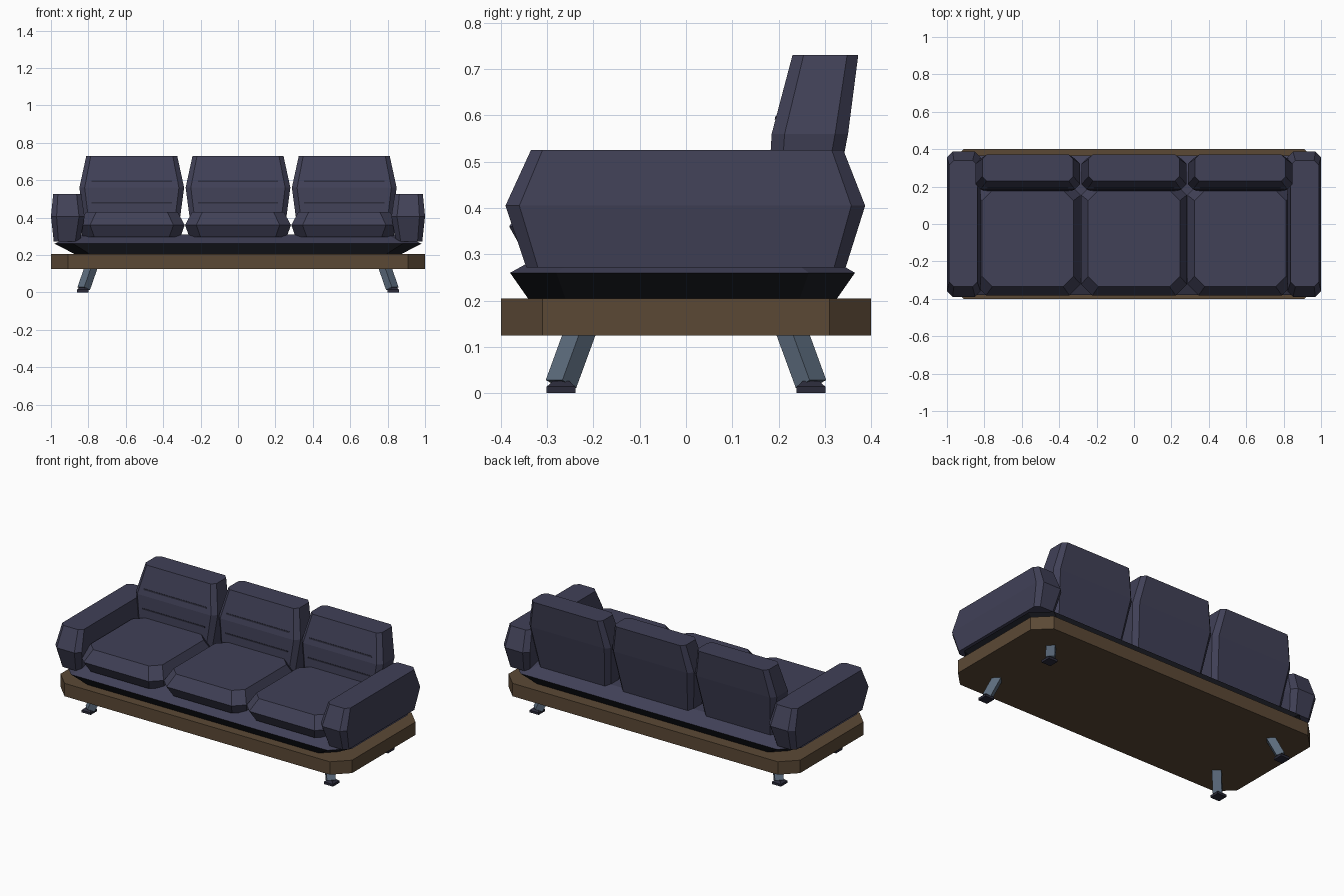
import bpy
import bmesh
from mathutils import Vector

cube = bpy.data.objects.get("Cube")
if cube:
    bpy.data.objects.remove(cube, do_unlink=True)


def material(name, r, g, b):
    m = bpy.data.materials.new(name)
    m.use_nodes = True
    m.diffuse_color = (r, g, b, 1)
    node = next(n for n in m.node_tree.nodes if n.type == 'BSDF_PRINCIPLED')
    node.inputs["Base Color"].default_value = (r, g, b, 1)
    return m


fabric = material("slate fabric", 0.052, 0.052, 0.095)
seam = material("dark seam", 0.024, 0.024, 0.042)
skirt = material("black skirt", 0.013, 0.014, 0.02)
wood = material("brown wood", 0.105, 0.066, 0.036)
metal = material("blue grey metal", 0.105, 0.145, 0.2)


def ring(z, x0, x1, y0, y1, cut):
    """Rectangle with cut corners at one height."""
    if cut == 0:
        return [(x0, y0, z), (x1, y0, z), (x1, y1, z), (x0, y1, z)]
    return [(x0 + cut, y0, z), (x1 - cut, y0, z), (x1, y0 + cut, z), (x1, y1 - cut, z),
            (x1 - cut, y1, z), (x0 + cut, y1, z), (x0, y1 - cut, z), (x0, y0 + cut, z)]


def loft(name, rings, mats):
    """Skin stacked rings and cap both ends."""
    bm = bmesh.new()
    loops = [[bm.verts.new(p) for p in r] for r in rings]
    for low, high in zip(loops, loops[1:]):
        n = len(low)
        for i in range(n):
            j = (i + 1) % n
            bm.faces.new((low[i], low[j], high[j], high[i]))
    bm.faces.new(loops[0][::-1])
    bm.faces.new(loops[-1])
    bmesh.ops.recalc_face_normals(bm, faces=bm.faces)
    mesh = bpy.data.meshes.new(name)
    bm.to_mesh(mesh)
    bm.free()
    for m in mats:
        mesh.materials.append(m)
    obj = bpy.data.objects.new(name, mesh)
    bpy.context.collection.objects.link(obj)
    return obj


# Wooden platform
loft("wooden_base", [ring(z, -1, 1, -0.4, 0.4, 0.09) for z in (0.125, 0.205)], [wood])

# Flared mattress, dark on the underside
mattress = loft("mattress", [
    ring(0.203, -0.87, 0.87, -0.34, 0.325, 0.08),
    ring(0.26, -0.98, 0.98, -0.38, 0.365, 0.1),
    ring(0.31, -0.88, 0.88, -0.29, 0.28, 0.08)], [fabric, skirt])
for face in mattress.data.polygons:
    face.material_index = 1 if face.normal.z < -0.1 else 0


# Seat and back cushions
def back_front_y(z):
    """Depth of the front of a back cushion at a height."""
    return 0.185 + (z - 0.56) * (0.265 if z > 0.56 else 0.06)


for label, x in (("right", -0.568), ("middle", 0), ("left", 0.568)):
    loft(label + "_seat_cushion", [
        ring(0.295, x - 0.26, x + 0.26, -0.345, 0.19, 0.06),
        ring(0.36, x - 0.283, x + 0.283, -0.382, 0.215, 0.06),
        ring(0.43, x - 0.245, x + 0.245, -0.335, 0.18, 0.055)], [fabric])
    loft(label + "_back_cushion", [
        ring(0.3, x - 0.245, x + 0.245, 0.17, 0.3, 0.025),
        ring(0.56, x - 0.28, x + 0.28, 0.185, 0.35, 0.028),
        ring(0.73, x - 0.243, x + 0.243, 0.23, 0.372, 0.024)], [fabric])
    for name, z in (("upper", 0.595), ("lower", 0.48)):
        loft(f"{label}_{name}_seam", [
            ring(h, x - 0.215, x + 0.215, back_front_y(h) - 0.002, back_front_y(h) + 0.004, 0)
            for h in (z - 0.004, z + 0.004)], [seam])

# Armrests and splayed legs, mirrored
for side, s in (("left", 1), ("right", -1)):
    def span(inner, outer):
        return sorted((s * inner, s * outer))

    loft(side + "_armrest", [
        ring(0.272, *span(0.845, 0.985), -0.345, 0.345, 0.025),
        ring(0.405, *span(0.82, 1.0), -0.39, 0.387, 0.03),
        ring(0.525, *span(0.838, 0.988), -0.335, 0.34, 0.025)], [fabric])

    for end, t in (("front", -1), ("back", 1)):
        top = Vector((s * 0.785, t * 0.228, 0.135))
        foot = Vector((s * 0.825, t * 0.27, 0.02))
        axis = (top - foot).normalized()
        across = Vector((0.036, 0, 0))
        along = Vector((0, 0.036, 0))
        # Square section turned a quarter, lower end cut square to the leg
        corners = (across, along, -across, -along)
        bottom = [foot + c - axis * c.dot(axis) * 0.8 for c in corners]
        loft(f"{end}_{side}_leg", [bottom, [top + c for c in corners]], [metal])
        fx, fy = s * 0.831, t * 0.27
        loft(f"{end}_{side}_foot", [
            ring(z, fx - w, fx + w, fy - w, fy + w, 0)
            for z, w in ((0, 0.031), (0.014, 0.031), (0.026, 0.018))], [seam])
